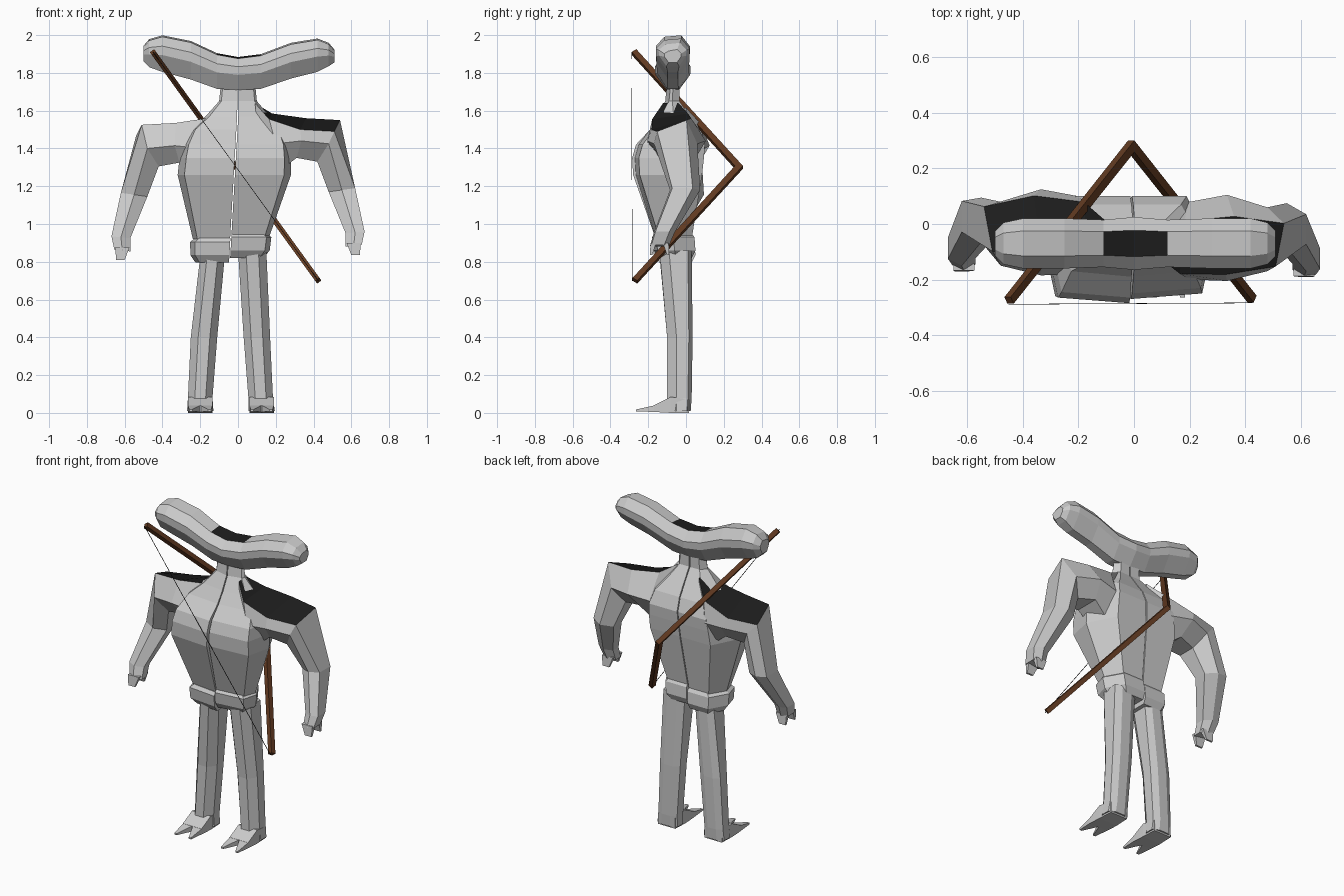
import bpy, bmesh
from mathutils import Vector

if "Cube" in bpy.data.objects:
    bpy.data.objects.remove(bpy.data.objects["Cube"])


def material(name, rgb):
    m = bpy.data.materials.new(name)
    m.diffuse_color = (*rgb, 1)
    m.use_nodes = True
    m.node_tree.nodes["Principled BSDF"].inputs["Base Color"].default_value = m.diffuse_color
    return m


GREY = material("grey", (0.6, 0.6, 0.6))
BLACK = material("black", (0.012, 0.012, 0.012))
BROWN = material("brown", (0.12, 0.042, 0.015))


def loft(name, rings, mat=GREY, dark=lambda seg, edge: False):
    """Skin equal-length rings of points into a closed flat-shaded object."""
    bm = bmesh.new()
    vs = [[bm.verts.new(p) for p in r] for r in rings]
    n = len(rings[0])
    for a in range(len(vs) - 1):
        for i in range(n):
            j = (i + 1) % n
            f = bm.faces.new((vs[a][i], vs[a][j], vs[a + 1][j], vs[a + 1][i]))
            f.material_index = int(dark(a, i))
    bm.faces.new(vs[0][::-1])
    bm.faces.new(vs[-1])
    bmesh.ops.recalc_face_normals(bm, faces=bm.faces)
    me = bpy.data.meshes.new(name)
    bm.to_mesh(me)
    bm.free()
    me.materials.append(mat)
    me.materials.append(BLACK)
    ob = bpy.data.objects.new(name, me)
    bpy.context.collection.objects.link(ob)
    return ob


def half_ring(s, z, xo, yf, yb, dz=0.0):
    """Half torso section; the centre seam leans towards -x at the waist."""
    lean = -0.04 * (1.6 - z) / 0.7 if z < 1.6 else 0
    pts = [(0.003, yf), (0.88 * xo, yf + 0.02), (xo, (yf + yb) / 2),
           (0.7 * xo, yb), (0.003, yb)]
    return [(s * x + lean, y, z + dz) for x, y in pts]


def arm_ring(s, O, I, yc, h, roll, dy, dz):
    """Arm section with a top strip between the O points, rolled fore or aft."""
    mx, mz = (O[0] + I[0]) / 2, (O[1] + I[1]) / 2
    f, b = (0.85, 0.5) if s > 0 else (0.55, 0.85)
    pts = [(O[0] - roll, -f * h, O[1] - s * roll), (mx, -h, mz),
           (I[0], -0.5 * h, I[1]), (I[0], 0.5 * h, I[1]),
           (mx, h, mz), (O[0], b * h, O[1] + s * roll)]
    return [(s * x, yc + dy + y, z + dz) for x, y, z in pts]


def box_ring(x0, x1, y0, y1, z):
    """Leg section: rectangle with a crease at front and back."""
    xm = (x0 + x1) / 2
    c = 0.22 * (x1 - x0)
    return [(x0, y0 + 0.05, z), (xm - c, y0, z), (xm + c, y0, z),
            (x1, y0 + 0.05, z), (x1, y1 - 0.02, z), (xm + c, y1, z),
            (xm - c, y1, z), (x0, y1 - 0.02, z)]


TORSO = [(0.92, 0.2, -0.16, 0.03), (1.26, 0.3, -0.265, 0.085),
         (1.35, 0.295, -0.27, 0.095), (1.42, 0.285, -0.25, 0.10),
         (1.50, 0.25, -0.19, 0.07), (1.57, 0.17, -0.15, 0.02),
         (1.65, 0.10, -0.11, -0.035), (1.75, 0.09, -0.10, -0.035)]
BELT = [(0.82, 0.18, -0.14, 0.03), (0.86, 0.21, -0.17, 0.05),
        (0.93, 0.215, -0.18, 0.045), (0.95, 0.19, -0.165, 0.03)]
ARM = [((0.09, 1.64), (0.12, 1.30), -0.07, 0.06, 0),
       ((0.18, 1.57), (0.22, 1.28), -0.06, 0.14, 0.015),
       ((0.36, 1.53), (0.31, 1.35), -0.05, 0.155, 0.03),
       ((0.54, 1.52), (0.42, 1.33), -0.055, 0.115, 0.03),
       ((0.62, 1.19), (0.48, 1.17), -0.005, 0.08, 0),
       ((0.67, 0.96), (0.57, 0.95), -0.115, 0.055, 0),
       ((0.655, 0.89), (0.57, 0.88), -0.14, 0.05, 0)]
# z, x centre and half width for each leg
LEGS = {1: [(0.01, 0.125, 0.07), (0.08, 0.12, 0.065), (0.4, 0.10, 0.07), (0.86, 0.075, 0.075)],
        -1: [(0.01, -0.20, 0.07), (0.08, -0.20, 0.065), (0.4, -0.18, 0.07), (0.83, -0.135, 0.065)]}
LEG_Y = [(-0.10, 0.025), (-0.10, 0.03), (-0.10, 0.035), (-0.14, 0.03)]


def foot_ring(x0, x1, y, z0, z1):
    return [(x0, y, z0), (x1, y, z0), (x1, y, z1), (x0, y, z1)]


for s, side in ((1, "left"), (-1, "right")):
    dz = 0 if s > 0 else -0.025
    dy = 0 if s > 0 else 0.02
    # torso half with chest and neck, and belt
    loft(side + "_torso", [half_ring(s, z, x, a - (0.015 if s < 0 and 1.2 < z < 1.45 else 0), b)
                           for z, x, a, b in TORSO])
    loft(side + "_belt", [half_ring(s, *b, dz) for b in BELT])
    # arm with dark shoulder top
    loft(side + "_arm", [arm_ring(s, *a, dy, dz) for a in ARM],
         dark=lambda seg, e: seg < 3 and e == 5)
    # pronged hand
    for k in (-1, 1):
        yc = -0.14 + dy + k * 0.033
        rings = []
        for z, xa, xb, h, y in ((0.90, 0.575, 0.65, 0.015, yc), (0.835, 0.60, 0.645, 0.006, yc + k * 0.012)):
            rings.append([(s * xa, y - h, z + dz), (s * xb, y - h, z + dz),
                          (s * xb, y + h, z + dz), (s * xa, y + h, z + dz)])
        loft(side + "_finger", rings)
    # leg
    loft(side + "_leg", [box_ring(c - w, c + w, y0, y1, z)
                         for (z, c, w), (y0, y1) in zip(LEGS[s], LEG_Y)])
    # foot with two pointed toes
    c = LEGS[s][0][1]
    loft(side + "_foot", [foot_ring(c - 0.06, c + 0.06, 0.015, 0, 0.07),
                          foot_ring(c - 0.065, c + 0.065, -0.08, 0, 0.085),
                          foot_ring(c - 0.065, c + 0.065, -0.17, 0.005, 0.04)])
    for k in (-1, 1):
        m = c + k * 0.033
        t = c + k * 0.05
        loft(side + "_toe", [foot_ring(m - 0.032, m + 0.032, -0.165, 0.005, 0.04),
                             foot_ring(t - 0.008, t + 0.008, -0.265, 0.008, 0.018)])


# wide head, lofted sideways
def head_ring(x, top, bot, hy, low):
    h = top - bot
    sec = [(-0.5, 1), (0.5, 1), (1, 0.72), (0.97, 0.47), (low, 0),
           (-low, 0), (-0.97, 0.47), (-1, 0.72)]
    return [(x, -0.07 + f * hy, bot + g * h + (0.008 * f if g == 1 else 0)) for f, g in sec]


HEAD = [(-0.50, 1.94, 1.86, 0.045, 0.5), (-0.47, 1.975, 1.83, 0.075, 0.45),
        (-0.40, 1.995, 1.805, 0.09, 0.3), (-0.25, 1.965, 1.765, 0.09, 0.3),
        (-0.11, 1.90, 1.715, 0.085, 0.35), (0, 1.88, 1.71, 0.095, 0.35),
        (0.12, 1.895, 1.715, 0.085, 0.35), (0.28, 1.955, 1.77, 0.09, 0.3),
        (0.42, 1.978, 1.805, 0.09, 0.3), (0.48, 1.955, 1.835, 0.075, 0.45),
        (0.51, 1.92, 1.855, 0.045, 0.5)]
loft("head", [head_ring(*h) for h in HEAD], dark=lambda seg, e: seg in (4, 5) and e == 0)

# bow slung across the body
tip_a, apex, tip_b = Vector((-0.45, -0.275, 1.91)), Vector((-0.01, 0.28, 1.30)), Vector((0.425, -0.27, 0.70))
chord = (tip_b - tip_a).normalized()
Y = Vector((0, 1, 0))
nrm = chord.cross(Y)


def rod_ring(p, across, w, n=0.014):
    return [p + across * w * a + nrm * n * b for a, b in ((1, 1), (1, -1), (-1, -1), (-1, 1))]


up = (apex - tip_a).normalized().cross(nrm)
down = (tip_b - apex).normalized().cross(nrm)
if up.dot(Y) < 0:
    up, down = -up, -down
loft("bow", [rod_ring(tip_a, up, 0.015), rod_ring(apex, Y, 0.021),
             rod_ring(tip_b, down, 0.015)], BROWN)
fwd = Vector((0, -0.014, 0))
loft("bow_string", [rod_ring(p + fwd, Y, 0.001, 0.0015) for p in (tip_a, tip_b)], BLACK)
